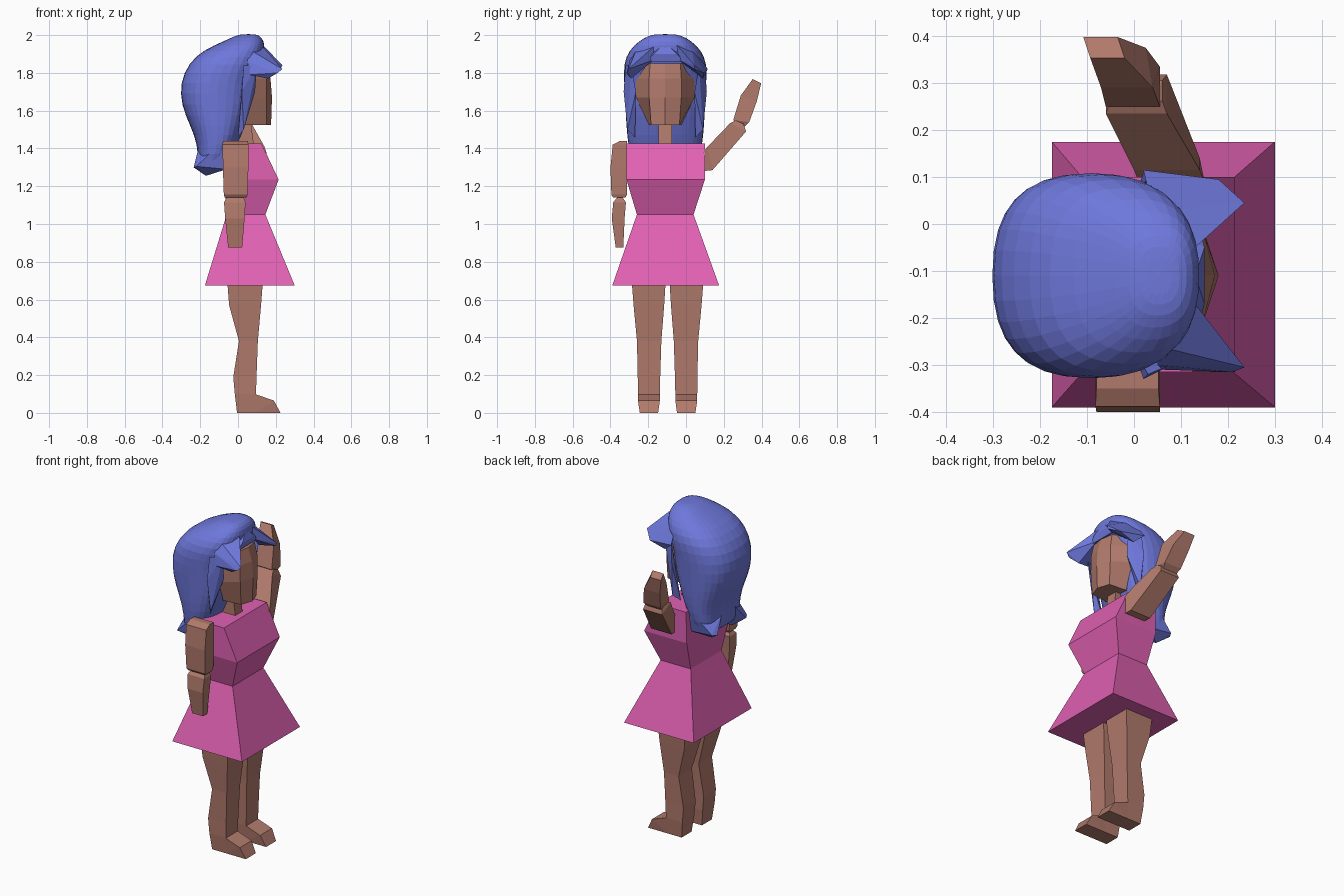
import bpy, bmesh, math
from mathutils import Vector


def material(name, rgb):
    m = bpy.data.materials.new(name)
    m.diffuse_color = (*rgb, 1)
    return m


SKIN = material("warm_skin", (0.44, 0.195, 0.15))
PINK = material("pink_cloth", (0.75, 0.12, 0.45))
BLUE = material("blue_hair", (0.156, 0.188, 0.71))


def finish(name, bm, mat):
    bmesh.ops.recalc_face_normals(bm, faces=bm.faces)
    me = bpy.data.meshes.new(name)
    bm.to_mesh(me)
    bm.free()
    me.materials.append(mat)
    ob = bpy.data.objects.new(name, me)
    bpy.context.collection.objects.link(ob)
    return ob


def loft(name, rings, mat):
    """Skin a stack of equal-length point rings and cap both ends."""
    bm = bmesh.new()
    vs = [[bm.verts.new(p) for p in r] for r in rings]
    n = len(vs[0])
    for a, b in zip(vs, vs[1:]):
        for i in range(n):
            j = (i + 1) % n
            bm.faces.new((a[i], a[j], b[j], b[i]))
    bm.faces.new(vs[0][::-1])
    bm.faces.new(vs[-1])
    return finish(name, bm, mat)


def hull(name, pts, mat):
    bm = bmesh.new()
    for p in pts:
        bm.verts.new(p)
    res = bmesh.ops.convex_hull(bm, input=bm.verts)
    loose = [v for v in bm.verts if not v.link_faces]
    bmesh.ops.delete(bm, geom=loose, context='VERTS')
    return finish(name, bm, mat)


def box(z, x0, x1, y0, y1):
    return [(x0, y0, z), (x1, y0, z), (x1, y1, z), (x0, y1, z)]


def tilted(x0, x1, low, high, dx=0.0):
    """Ring of a raised limb: low and high are (y, z) edges."""
    return [(x0, *low), (x1, *low), (x1 + dx, *high), (x0 + dx, *high)]


# Dress
loft("dress", [
    box(0.675, -0.175, 0.30, -0.39, 0.175),
    box(1.05, -0.06, 0.145, -0.26, 0.04),
    box(1.235, -0.075, 0.215, -0.315, 0.10),
    box(1.425, -0.07, 0.125, -0.315, 0.10)], PINK)

# Legs with feet, mirrored about the body's middle
LEG = [(0.065, 0.0, 0.19, 0.055), (0.0, -0.005, 0.225, 0.047)]
for side, label in ((-1, "right"), (1, "left")):
    c = -0.0975 + side * 0.0975

    def leg_ring(z, x0, x1, inner, outer):
        a, b = sorted((-0.0975 + side * inner, -0.0975 + side * outer))
        return box(z, x0, x1, a, b)
    loft(label + "_leg", [
        leg_ring(0.0, -0.005, 0.095, 0.05, 0.147),
        leg_ring(0.10, -0.017, 0.095, 0.041, 0.157),
        leg_ring(0.19, -0.025, 0.098, 0.039, 0.158),
        leg_ring(0.38, 0.005, 0.105, 0.033, 0.162),
        leg_ring(0.57, -0.047, 0.122, 0.018, 0.18),
        leg_ring(0.70, -0.057, 0.132, 0.01, 0.19)], SKIN)
    hull(label + "_foot", [
        (x, -0.0975 + side * y, z)
        for x, z, a, b in ((0.09, 0, 0.05, 0.147), (0.09, 0.10, 0.041, 0.157),
                           (0.19, 0.065, 0.041, 0.157), (0.225, 0, 0.05, 0.147))
        for y in (a, b)], SKIN)

# Hanging arm
loft("right_upper_arm", [
    box(1.14, -0.07, 0.045, -0.385, -0.32),
    box(1.155, -0.075, 0.05, -0.395, -0.313),
    box(1.30, -0.08, 0.055, -0.40, -0.313),
    box(1.42, -0.082, 0.055, -0.388, -0.313),
    box(1.44, -0.08, 0.052, -0.35, -0.313)], SKIN)
loft("right_forearm", [
    box(0.875, -0.052, 0.022, -0.372, -0.332),
    box(1.03, -0.068, 0.035, -0.393, -0.325),
    box(1.115, -0.074, 0.04, -0.385, -0.318),
    box(1.14, -0.06, 0.03, -0.365, -0.335)], SKIN)

# Raised arm
loft("left_upper_arm", [
    tilted(0.01, 0.15, (0.09, 1.28), (0.09, 1.38)),
    tilted(0.0, 0.14, (0.14, 1.285), (0.115, 1.41)),
    tilted(-0.06, 0.07, (0.318, 1.49), (0.235, 1.535)),
    tilted(-0.05, 0.06, (0.305, 1.53), (0.262, 1.548))], SKIN)
loft("left_forearm", [
    tilted(-0.05, 0.045, (0.31, 1.515), (0.27, 1.53)),
    tilted(-0.06, 0.055, (0.335, 1.54), (0.25, 1.55)),
    tilted(-0.085, 0.025, (0.375, 1.65), (0.29, 1.68), 0.015),
    tilted(-0.108, -0.035, (0.398, 1.745), (0.353, 1.767), 0.015)], SKIN)

# Neck
loft("neck", [box(1.41, -0.03, 0.085, -0.145, -0.075),
              box(1.56, -0.03, 0.065, -0.145, -0.075)], SKIN)


# Head with a ridged face
def head_ring(z, back, cheek, front, nose, hw, fw):
    c = -0.11
    half = [(back, hw * 0.8), (cheek, hw), (front, fw)]
    return ([(x, c - y, z) for x, y in half] + [(nose, c, z)]
            + [(x, c + y, z) for x, y in half[::-1]])


loft("head", [
    head_ring(1.525, -0.02, 0.04, 0.15, 0.175, 0.085, 0.075),
    head_ring(1.67, -0.12, 0.05, 0.152, 0.18, 0.155, 0.085),
    head_ring(1.77, -0.12, 0.05, 0.15, 0.172, 0.155, 0.085),
    head_ring(1.85, -0.10, 0.04, 0.135, 0.148, 0.13, 0.08)], SKIN)


# Hair: a lofted, once-subdivided cap flowing down the back
def hair_ring(z, x0, x1, hw, n=16):
    pts = []
    for i in range(n):
        t = math.tau * (i + 0.5) / n
        c, s = math.cos(t), math.sin(t)
        px = math.copysign(abs(c) ** 0.8, c)
        py = math.copysign(abs(s) ** 0.8, s)
        pts.append(((x0 + x1) / 2 + px * (x1 - x0) / 2, -0.11 + py * hw, z))
    return pts


hair = loft("hair", [hair_ring(*r) for r in (
    (1.285, -0.19, -0.10, 0.13),
    (1.32, -0.215, -0.06, 0.18),
    (1.42, -0.215, 0.0, 0.20),
    (1.52, -0.255, 0.04, 0.21),
    (1.63, -0.305, 0.085, 0.215),
    (1.75, -0.31, 0.09, 0.222),
    (1.85, -0.265, 0.125, 0.225),
    (1.92, -0.19, 0.145, 0.195),
    (1.97, -0.07, 0.14, 0.14),
    (2.0, -0.01, 0.115, 0.085),
    (2.005, 0.03, 0.08, 0.04))], BLUE)
sub = hair.modifiers.new("rounding", 'SUBSURF')
sub.levels = sub.render_levels = 1

# Pointed fringe locks
hull("right_fringe_lock", [
    (0.235, -0.305, 1.82), (0.21, -0.315, 1.80), (0.16, -0.29, 1.77),
    (0.13, -0.17, 1.87), (0.13, -0.17, 1.94), (0.05, -0.30, 1.86),
    (0.05, -0.26, 1.93), (0.06, -0.31, 1.79)], BLUE)
hull("left_fringe_lock", [
    (0.235, 0.045, 1.84), (0.225, 0.045, 1.82), (0.18, 0.095, 1.80),
    (0.13, -0.04, 1.87), (0.13, -0.05, 1.95), (0.04, 0.03, 1.94),
    (0.02, 0.115, 1.82), (0.08, 0.09, 1.77)], BLUE)
hull("middle_fringe", [
    (0.14, -0.21, 1.86), (0.14, -0.01, 1.86), (0.15, -0.17, 1.90),
    (0.15, -0.05, 1.90), (0.13, -0.11, 1.96), (0.05, -0.11, 1.98),
    (0.05, -0.23, 1.90), (0.05, 0.01, 1.90)], BLUE)

# Side and tail locks
for side, label in ((-1, "right"), (1, "left")):
    def at(x, y, z):
        return (x, -0.11 + side * y, z)
    hull(label + "_temple_lock", [
        at(0.03, 0.21, 1.84), at(0.10, 0.18, 1.84), at(0.09, 0.155, 1.70),
        at(0.02, 0.22, 1.70), at(0.03, 0.20, 1.50), at(0.0, 0.16, 1.46)], BLUE)
    hull(label + "_tail_lock", [
        at(-0.21, 0.06, 1.40), at(-0.10, 0.19, 1.42), at(-0.05, 0.17, 1.38),
        at(-0.235, 0.14, 1.30), at(-0.22, 0.17, 1.305), at(-0.06, 0.16, 1.29),
        at(-0.17, 0.10, 1.255), at(-0.15, 0.03, 1.29)], BLUE)
